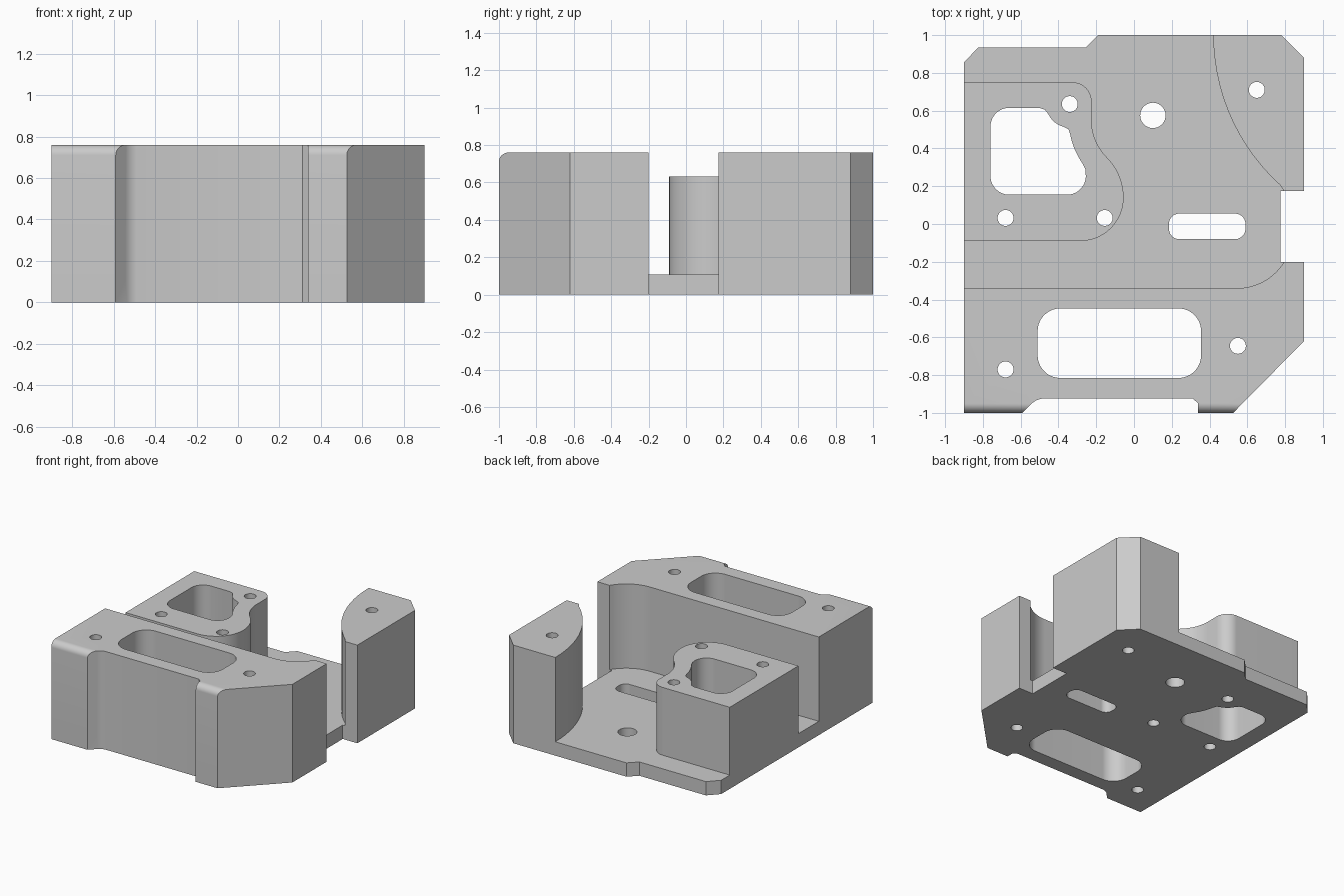
import bpy, bmesh
from math import cos, sin, radians, ceil

default = bpy.data.objects.get("Cube")
if default:
    bpy.data.objects.remove(default, do_unlink=True)

PLATE_TOP, ISLAND_TOP, BLOCK_TOP = 0.107, 0.632, 0.76

# Single machined-metal colour
grey = bpy.data.materials.new("plain grey")
grey.use_nodes = True
colour = (0.6, 0.6, 0.6, 1)
grey.diffuse_color = colour
grey.node_tree.nodes["Principled BSDF"].inputs["Base Color"].default_value = colour


def arc(cx, cy, r, start, end):
    """Points along an arc, angles in degrees."""
    n = max(2, ceil(abs(end - start) / 4))
    angles = [radians(start + (end - start) * i / n) for i in range(n + 1)]
    return [(cx + r * cos(a), cy + r * sin(a)) for a in angles]


def circle(cx, cy, r):
    return arc(cx, cy, r, 0, 360)[:-1]


def rounded_rect(x0, x1, y0, y1, r):
    return (arc(x0 + r, y0 + r, r, 180, 270) + arc(x1 - r, y0 + r, r, 270, 360)
            + arc(x1 - r, y1 - r, r, 0, 90) + arc(x0 + r, y1 - r, r, 90, 180))


def prism(name, outline, z0, z1, front_round=0):
    """Extrude an outline upward; optionally round its foremost top edges."""
    bm = bmesh.new()
    base = bm.faces.new([bm.verts.new((x, y, z0)) for x, y in outline])
    bmesh.ops.remove_doubles(bm, verts=bm.verts[:], dist=0.0005)
    base = bm.faces[:]
    top = bmesh.ops.extrude_face_region(bm, geom=base, use_keep_orig=True)["geom"]
    for v in top:
        if isinstance(v, bmesh.types.BMVert):
            v.co.z = z1
    bmesh.ops.recalc_face_normals(bm, faces=bm.faces[:])
    if front_round:
        edges = [e for e in bm.edges
                 if all(v.co.z > z1 - 0.001 and v.co.y < -0.999 for v in e.verts)]
        bmesh.ops.bevel(bm, geom=edges, offset=front_round, segments=10,
                        profile=0.5, affect='EDGES')
    mesh = bpy.data.meshes.new(name)
    bm.to_mesh(mesh)
    bm.free()
    mesh.materials.append(grey)
    obj = bpy.data.objects.new(name, mesh)
    bpy.context.collection.objects.link(obj)
    return obj


def combine(target, tool, operation):
    """Apply a boolean and discard the tool object."""
    mod = target.modifiers.new(operation.lower(), 'BOOLEAN')
    mod.operation, mod.solver, mod.object = operation, 'EXACT', tool
    tool.hide_render = True
    bpy.context.view_layer.objects.active = target
    bpy.ops.object.modifier_apply(modifier=mod.name)
    bpy.data.objects.remove(tool, do_unlink=True)


# Outlines: front edge with its shallow recess, then the whole footprint
front_edge = ([(-0.9, -1), (-0.59, -1), (-0.535, -0.945), (-0.515, -0.932),
               (-0.49, -0.925), (0.312, -0.925), (0.338, -0.948), (0.338, -1),
               (0.525, -1), (0.9, -0.62), (0.9, -0.2)])
rear_corner = [(0.9, 0.175), (0.9, 0.88), (0.78, 1)]
footprint = (front_edge + [(0.775, -0.2), (0.775, 0.175)] + rear_corner
             + [(-0.19, 1), (-0.255, 0.935), (-0.825, 0.935), (-0.9, 0.855)])

front_outline = (front_edge + [(0.795, -0.2)]
                 + arc(0.545, -0.047, 0.293, 328.5, 270) + [(-0.9, -0.34)])
corner_outline = rear_corner + arc(1.488, 1, 1.068, 180, 228.1) + [(0.795, 0.175)]
island_outline = ([(-0.9, -0.09)] + arc(-0.285, 0.14, 0.23, 270, 360)
                  + arc(-0.355, 0.14, 0.3, 0, 45) + arc(0.055, 0.55, 0.28, 225, 180)
                  + arc(-0.325, 0.65, 0.1, 0, 90) + [(-0.9, 0.75)])

# Base plate with the three raised blocks
body = prism("bracket_body", footprint, 0, PLATE_TOP)
combine(body, prism("front_block", front_outline, 0, BLOCK_TOP, 0.05), 'UNION')
combine(body, prism("corner_block", corner_outline, 0, BLOCK_TOP), 'UNION')
combine(body, prism("side_island", island_outline, 0, ISLAND_TOP), 'UNION')

# Through openings: island pocket wraps around a screw boss
island_pocket = (arc(-0.66, 0.255, 0.1, 180, 270) + arc(-0.355, 0.255, 0.1, 270, 360)
                 + [(-0.258, 0.29)] + arc(0.055, 0.55, 0.4, 215, 191)
                 + [(-0.347, 0.502)] + arc(-0.34, 0.635, 0.125, 255, 205)
                 + [(-0.472, 0.605), (-0.5, 0.615)] + arc(-0.66, 0.515, 0.1, 90, 180))
openings = [island_pocket,
            rounded_rect(-0.51, 0.355, -0.815, -0.447, 0.12),
            rounded_rect(0.185, 0.59, -0.08, 0.055, 0.055),
            circle(0.1, 0.575, 0.067)]

# Screw holes
for x, y in [(0.65, 0.71), (-0.34, 0.635), (-0.68, 0.032), (-0.155, 0.032),
             (0.55, -0.645), (-0.68, -0.77)]:
    openings.append(circle(x, y, 0.042))

for outline in openings:
    combine(body, prism("opening_cutter", outline, -0.1, 1), 'DIFFERENCE')

# Smooth the curved walls, keep the machined edges crisp
bpy.ops.object.select_all(action='DESELECT')
body.select_set(True)
bpy.context.view_layer.objects.active = body
bpy.ops.object.shade_smooth_by_angle(angle=radians(25))
